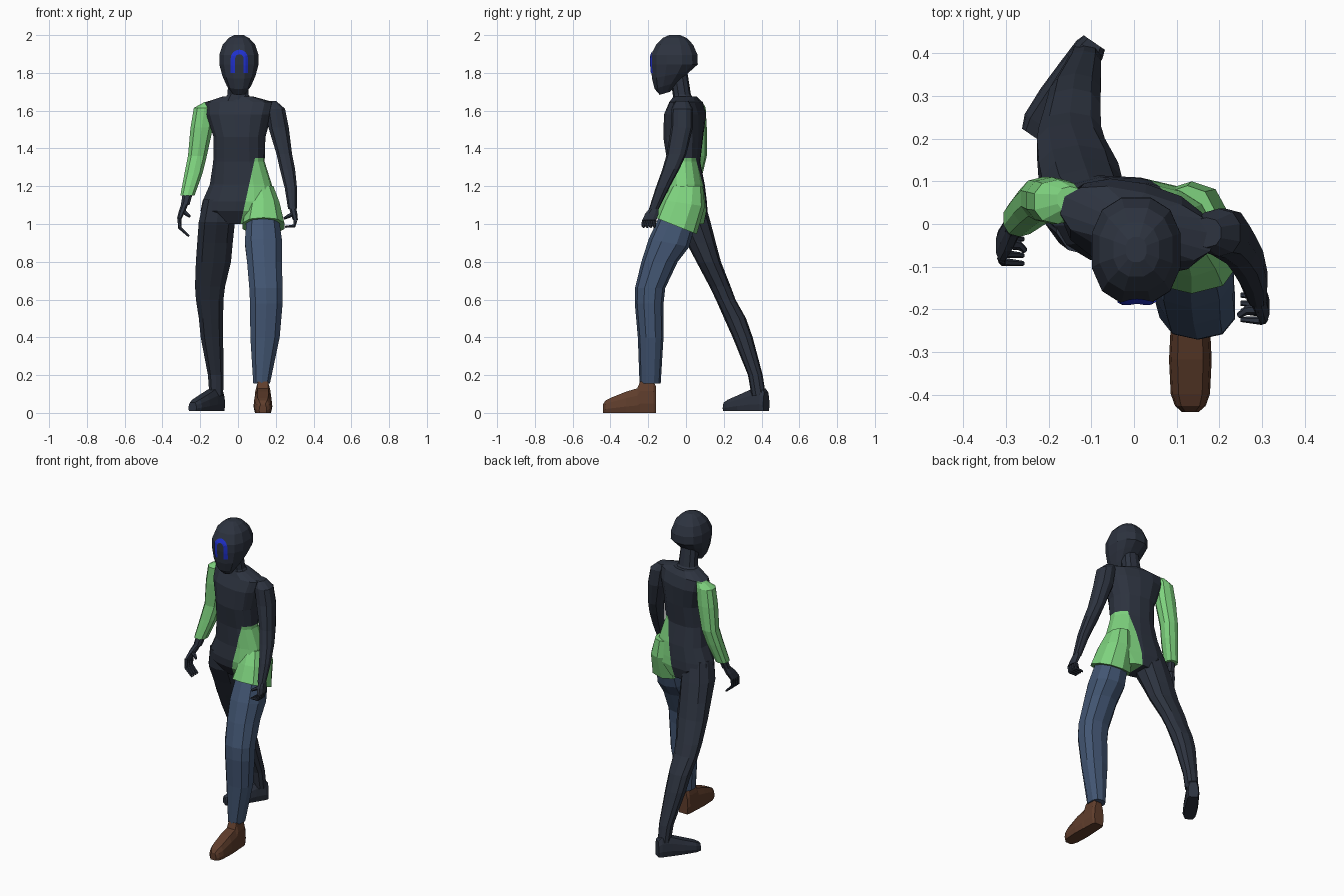
import bpy, bmesh, math
from mathutils import Vector, Matrix
from mathutils.bvhtree import BVHTree


def mat(name, r, g, b):
    m = bpy.data.materials.new(name)
    m.diffuse_color = (r, g, b, 1)
    return m


DARK = mat("charcoal", 0.026, 0.033, 0.05)
GREEN = mat("light green", 0.21, 0.65, 0.21)
DENIM = mat("denim blue", 0.055, 0.092, 0.17)
BROWN = mat("brown leather", 0.115, 0.047, 0.025)
BLUE = mat("bright blue", 0.014, 0.03, 0.6)


def finish(name, bm, *mats):
    bmesh.ops.recalc_face_normals(bm, faces=bm.faces)
    me = bpy.data.meshes.new(name)
    bm.to_mesh(me)
    bm.free()
    for m in mats:
        me.materials.append(m)
    ob = bpy.data.objects.new(name, me)
    bpy.context.collection.objects.link(ob)
    return ob


def skin(bm, rings):
    """Join rings of points into a closed tube."""
    rows = [[bm.verts.new(p) for p in r] for r in rings]
    n = len(rows[0])
    for a, b in zip(rows, rows[1:]):
        for i in range(n):
            j = (i + 1) % n
            bm.faces.new((a[i], a[j], b[j], b[i]))
    bm.faces.new(rows[0])
    bm.faces.new(rows[-1])
    return bm


def oval(x, y, z, rx, ry, yaw=0, tilt=0, n=10, sq=0.85):
    """Rounded, level ring; tilt raises the front edge, yaw turns it."""
    c, s = math.cos(math.radians(yaw)), math.sin(math.radians(yaw))
    pts = []
    for i in range(n):
        a = 2 * math.pi * (i + 0.5) / n
        u = math.copysign(abs(math.cos(a)) ** sq, math.cos(a)) * rx
        v = math.copysign(abs(math.sin(a)) ** sq, math.sin(a)) * ry
        pts.append((x + u * c - v * s, y + u * s + v * c, z - v * tilt))
    return pts


def loft(name, rings, material, n=10):
    return finish(name, skin(bmesh.new(), [oval(*r, n=n) for r in rings]), material)


def tube(bm, pts, radii, n=6):
    """Tube whose rings follow the direction of the path."""
    pts = [Vector(p) for p in pts]
    rings = []
    for i, p in enumerate(pts):
        d = pts[min(i + 1, len(pts) - 1)] - pts[max(i - 1, 0)]
        q = d.to_track_quat('Z', 'Y')
        rings.append([p + q @ Vector((radii[i] * math.cos(k * math.tau / n),
                                      radii[i] * math.sin(k * math.tau / n), 0))
                      for k in range(n)])
    skin(bm, rings)


# Torso, with the left hip cut off by two planes and coloured green
bm = skin(bmesh.new(), [oval(*r, n=14) for r in (
    (0.0, 0.02, 1.00, 0.09, 0.075, -8),
    (0.0, 0.005, 1.07, 0.20, 0.105, -8),
    (0.005, 0.0, 1.12, 0.195, 0.107, -8),
    (0.015, 0.0, 1.21, 0.165, 0.097, -8),
    (0.005, -0.012, 1.33, 0.137, 0.086, -8),
    (0.008, -0.015, 1.46, 0.137, 0.104, -10),
    (0.005, -0.005, 1.58, 0.175, 0.102, -14),
    (0.008, 0.0, 1.645, 0.185, 0.075, -14),
    (0.0, -0.005, 1.675, 0.08, 0.06, -10))])
edge_n, edge_p = Vector((0.32, 0, -0.07)), Vector((0.02, 0, 1.03))
for p, nrm in ((edge_p, edge_n), (Vector((0, 0, 1.35)), Vector((0, 0, 1)))):
    bmesh.ops.bisect_plane(bm, geom=bm.verts[:] + bm.edges[:] + bm.faces[:],
                           plane_co=p, plane_no=nrm)
for f in bm.faces:
    c = f.calc_center_median()
    f.material_index = int(c.z < 1.35 and (c - edge_p).dot(edge_n) > 0)
finish("torso", bm, DARK, GREEN)

# Tunic hem flaring over the left thigh
loft("tunic_hem", [
    (0.125, 0.005, 1.20, 0.065, 0.085),
    (0.135, -0.012, 1.11, 0.088, 0.112, 0, 0.15),
    (0.135, -0.053, 0.99, 0.115, 0.11, 0, 0.4)], GREEN)

# Head and neck
head = loft("head", [
    (0.005, -0.112, 1.692, 0.035, 0.028, 0, -0.3),
    (0.005, -0.10, 1.735, 0.065, 0.068, 0, -0.3),
    (0.005, -0.078, 1.79, 0.09, 0.105, 0, -0.2),
    (0.005, -0.062, 1.845, 0.107, 0.128),
    (0.005, -0.062, 1.895, 0.107, 0.127),
    (0.005, -0.06, 1.95, 0.088, 0.10),
    (0.005, -0.06, 1.985, 0.055, 0.065),
    (0.005, -0.06, 2.0, 0.025, 0.03)], DARK, n=12)
loft("neck", [
    (0, -0.01, 1.65, 0.085, 0.06),
    (0, -0.022, 1.685, 0.058, 0.048),
    (0, -0.04, 1.80, 0.052, 0.048)], DARK)

# Arch painted on the face, laid onto the head surface
tree = BVHTree.FromPolygons([v.co.copy() for v in head.data.vertices],
                            [p.vertices[:] for p in head.data.polygons])
bm = bmesh.new()
strip = []
for k in range(17):
    if k < 4 or k > 12:
        s = -1 if k < 4 else 1
        d, h = (s, 0), 1.80 + 0.02 * (k if k < 4 else 16 - k)
    else:
        a = math.pi * (1 - (k - 4) / 8)
        d, h = (math.cos(a), math.sin(a)), 1.877
    pair = []
    for r in (0.022, 0.034, 0.046):
        x, z = 0.007 + r * d[0], h + r * d[1]
        hit = tree.ray_cast(Vector((x, -1, z)), Vector((0, 1, 0)))[0]
        pair.append(bm.verts.new((x, hit.y - 0.004, z)))
    strip.append(pair)
for a, b in zip(strip, strip[1:]):
    for i in (0, 1):
        bm.faces.new((a[i], a[i + 1], b[i + 1], b[i]))
finish("face_arch", bm, BLUE)

# Right arm: green sleeve, bare forearm end
loft("right_sleeve", [
    (-0.15, 0.058, 1.645, 0.03, 0.03),
    (-0.178, 0.052, 1.615, 0.058, 0.052),
    (-0.192, 0.055, 1.51, 0.062, 0.055),
    (-0.215, 0.06, 1.36, 0.052, 0.05),
    (-0.235, 0.042, 1.27, 0.05, 0.047),
    (-0.268, 0.012, 1.15, 0.039, 0.042)], GREEN)
loft("right_wrist", [
    (-0.262, 0.015, 1.18, 0.03, 0.03),
    (-0.28, -0.008, 1.10, 0.024, 0.024)], DARK, n=8)

# Left arm
loft("left_arm", [
    (0.17, -0.02, 1.65, 0.035, 0.035),
    (0.198, -0.02, 1.61, 0.053, 0.056),
    (0.215, -0.022, 1.51, 0.056, 0.058),
    (0.245, -0.05, 1.37, 0.043, 0.052),
    (0.262, -0.08, 1.29, 0.042, 0.045),
    (0.28, -0.125, 1.19, 0.034, 0.036),
    (0.288, -0.17, 1.08, 0.024, 0.026)], DARK)


# Hands: palm, four curled fingers and a thumb
def hand(name, wrist, knuckle, bend, tip, spread):
    bm = bmesh.new()
    w, k = Vector(wrist), Vector(knuckle)
    m = w.lerp(k, 0.5)
    skin(bm, [oval(*w, 0.02, 0.022, n=8), oval(*m, 0.019, 0.038, n=8),
              oval(*k, 0.014, 0.04, n=8)])
    for i in range(4):
        off = Vector((0, (i - 1.5) * spread, 0))
        tube(bm, [k + off, Vector(bend) + off, Vector(tip) + off],
             (0.011, 0.010, 0.006))
    thumb = Vector((tip[0] * 0.98, m.y - 0.035, k.z + 0.01))
    tube(bm, [m + Vector((0, -0.02, 0)), m.lerp(thumb, 0.6), thumb],
         (0.014, 0.011, 0.007))
    finish(name, bm, DARK)


hand("right_hand", (-0.28, -0.005, 1.11), (-0.31, -0.05, 1.03),
     (-0.308, -0.06, 0.98), (-0.26, -0.064, 0.935), 0.019)
hand("left_hand", (0.288, -0.165, 1.09), (0.304, -0.195, 1.02),
     (0.298, -0.198, 0.99), (0.25, -0.195, 0.985), 0.019)

# Left leg in trousers, stepping forward
loft("trouser_leg", [
    (0.13, -0.03, 1.06, 0.085, 0.09, 0, 0.3),
    (0.135, -0.09, 0.90, 0.103, 0.107, 0, 0.2),
    (0.14, -0.14, 0.80, 0.096, 0.096),
    (0.148, -0.19, 0.66, 0.092, 0.08),
    (0.15, -0.195, 0.58, 0.09, 0.076),
    (0.143, -0.187, 0.40, 0.081, 0.068),
    (0.125, -0.19, 0.155, 0.046, 0.056)], DENIM)

# Right leg, trailing behind
loft("right_leg", [
    (-0.10, 0.01, 1.13, 0.085, 0.085),
    (-0.112, 0.035, 1.01, 0.10, 0.095),
    (-0.122, 0.08, 0.90, 0.098, 0.078),
    (-0.13, 0.12, 0.80, 0.097, 0.065),
    (-0.148, 0.18, 0.67, 0.083, 0.056),
    (-0.15, 0.21, 0.60, 0.076, 0.052),
    (-0.143, 0.26, 0.50, 0.067, 0.058),
    (-0.138, 0.30, 0.40, 0.062, 0.053),
    (-0.118, 0.367, 0.20, 0.043, 0.039),
    (-0.115, 0.385, 0.09, 0.038, 0.038)], DARK)


# Feet: stations from heel to toe as (distance, half width, height)
def foot(name, heel, yaw, material, stations):
    rings = []
    rot = Matrix.Rotation(yaw, 3, 'Z')
    for d, w, h in stations:
        sec = ((-0.85, 0), (0.85, 0), (1, 0.3), (0.9, 0.7),
               (0.6, 1), (-0.6, 1), (-0.9, 0.7), (-1, 0.3))
        rings.append([Vector(heel) + rot @ Vector((u * w, -d, v * h)) for u, v in sec])
    finish(name, skin(bmesh.new(), rings), material)


foot("left_shoe", (0.132, -0.158, 0.0), 0, BROWN,
     ((0, 0.034, 0.14), (0.015, 0.042, 0.165), (0.085, 0.045, 0.165), (0.10, 0.047, 0.13),
      (0.16, 0.05, 0.112), (0.24, 0.046, 0.08), (0.268, 0.036, 0.066), (0.282, 0.02, 0.045)))
foot("right_foot", (-0.093, 0.425, 0.01), -0.6, DARK,
     ((0, 0.03, 0.10), (0.02, 0.037, 0.12), (0.08, 0.04, 0.115),
      (0.16, 0.043, 0.085), (0.23, 0.04, 0.06), (0.262, 0.026, 0.045)))
